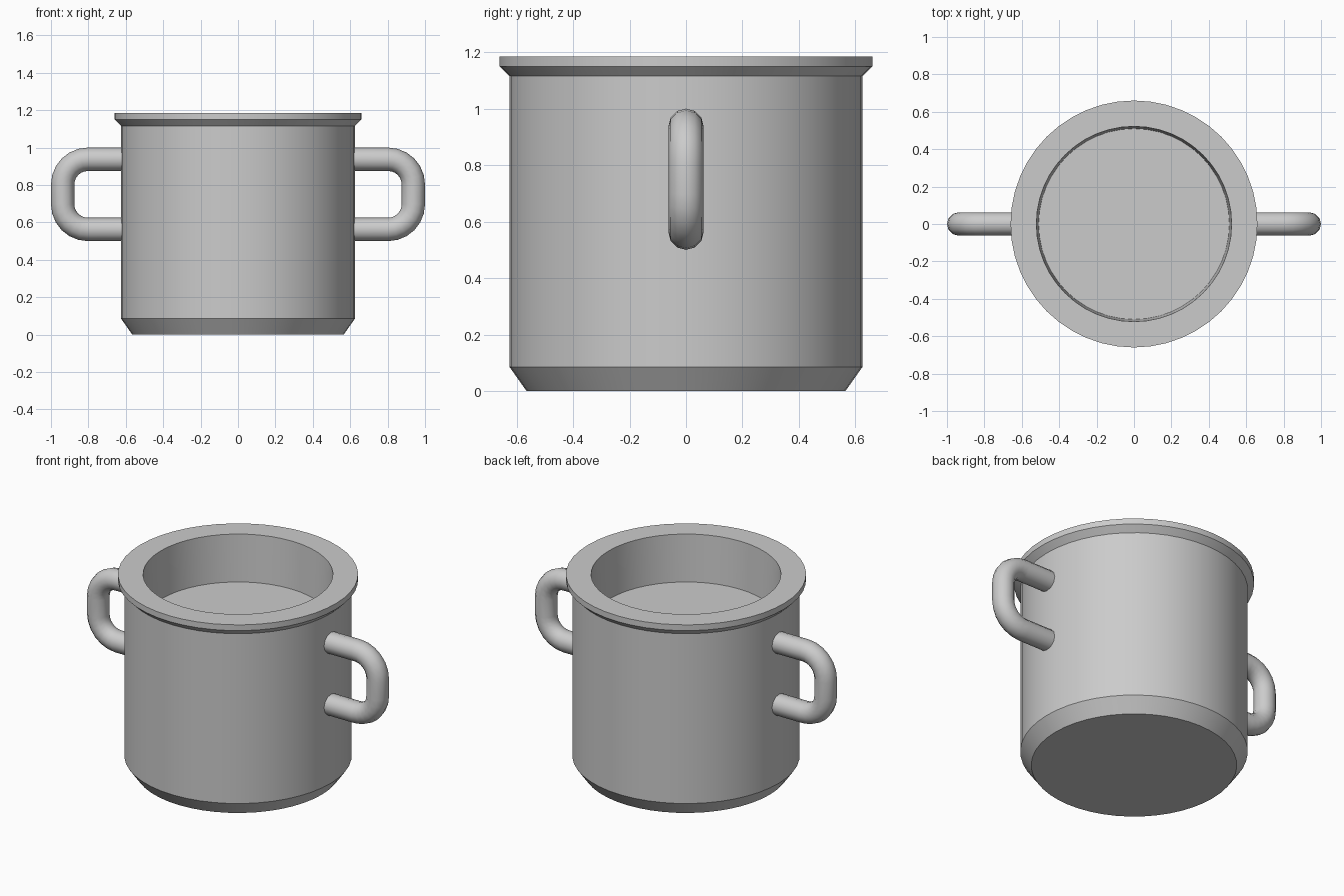
import bpy, bmesh, math
from mathutils import Vector

if "Cube" in bpy.data.objects:
    bpy.data.objects.remove(bpy.data.objects["Cube"])

grey = bpy.data.materials.new("plain_grey")
grey.use_nodes = True
GREY = (0.6, 0.6, 0.6, 1)
grey.diffuse_color = GREY
grey.node_tree.nodes["Principled BSDF"].inputs["Base Color"].default_value = GREY


def make_object(name, bm):
    bmesh.ops.recalc_face_normals(bm, faces=bm.faces)
    mesh = bpy.data.meshes.new(name)
    bm.to_mesh(mesh)
    bm.free()
    mesh.materials.append(grey)
    obj = bpy.data.objects.new(name, mesh)
    bpy.context.collection.objects.link(obj)
    bpy.ops.object.select_all(action="DESELECT")
    obj.select_set(True)
    bpy.context.view_layer.objects.active = obj
    bpy.ops.object.shade_smooth_by_angle(angle=math.radians(31))
    return obj


def skin(bm, rings):
    """Join successive vertex rings and cap both ends."""
    for a, b in zip(rings, rings[1:]):
        n = len(a)
        for i in range(n):
            j = (i + 1) % n
            bm.faces.new((a[i], a[j], b[j], b[i]))
    bm.faces.new(rings[0])
    bm.faces.new(rings[-1])


# Pot: lathed closed profile, from the base, over the lip, to the inner floor
def pot(sides=48):
    profile = [(0.565, 0), (0.625, 0.085), (0.625, 1.115), (0.66, 1.15),
               (0.66, 1.185), (0.522, 1.185), (0.51, 0.9)]
    bm = bmesh.new()
    angles = [math.tau * i / sides for i in range(sides)]
    skin(bm, [[bm.verts.new((r * math.cos(a), r * math.sin(a), z)) for a in angles]
              for r, z in profile])
    make_object("pot_body", bm)


# Handle: round tube swept along a rounded U in the xz plane
def handle(name, side, sides=12, steps=6):
    radius, bend, reach, mid, half = 0.0625, 0.135, 0.9375, 0.75, 0.1875
    path = [(0.56, mid + half, 0)]
    for sign, start in ((1, math.pi / 2), (-1, 0)):
        for k in range(steps + 1):
            a = start - math.pi / 2 * k / steps
            path.append((reach - bend + bend * math.cos(a),
                         mid + sign * (half - bend) + bend * math.sin(a), a - math.pi / 2))
    path.append((0.56, mid - half, -math.pi))
    bm = bmesh.new()
    rings = []
    for x, z, turn in path:
        outward = Vector((-math.sin(turn), 0, math.cos(turn)))
        ring = []
        for i in range(sides):
            t = math.tau * i / sides
            p = Vector((x, 0, z)) + radius * (math.cos(t) * outward + math.sin(t) * Vector((0, 1, 0)))
            ring.append(bm.verts.new((side * p.x, p.y, p.z)))
        rings.append(ring)
    skin(bm, rings)
    make_object(name, bm)


pot()
handle("left_handle", 1)
handle("right_handle", -1)
